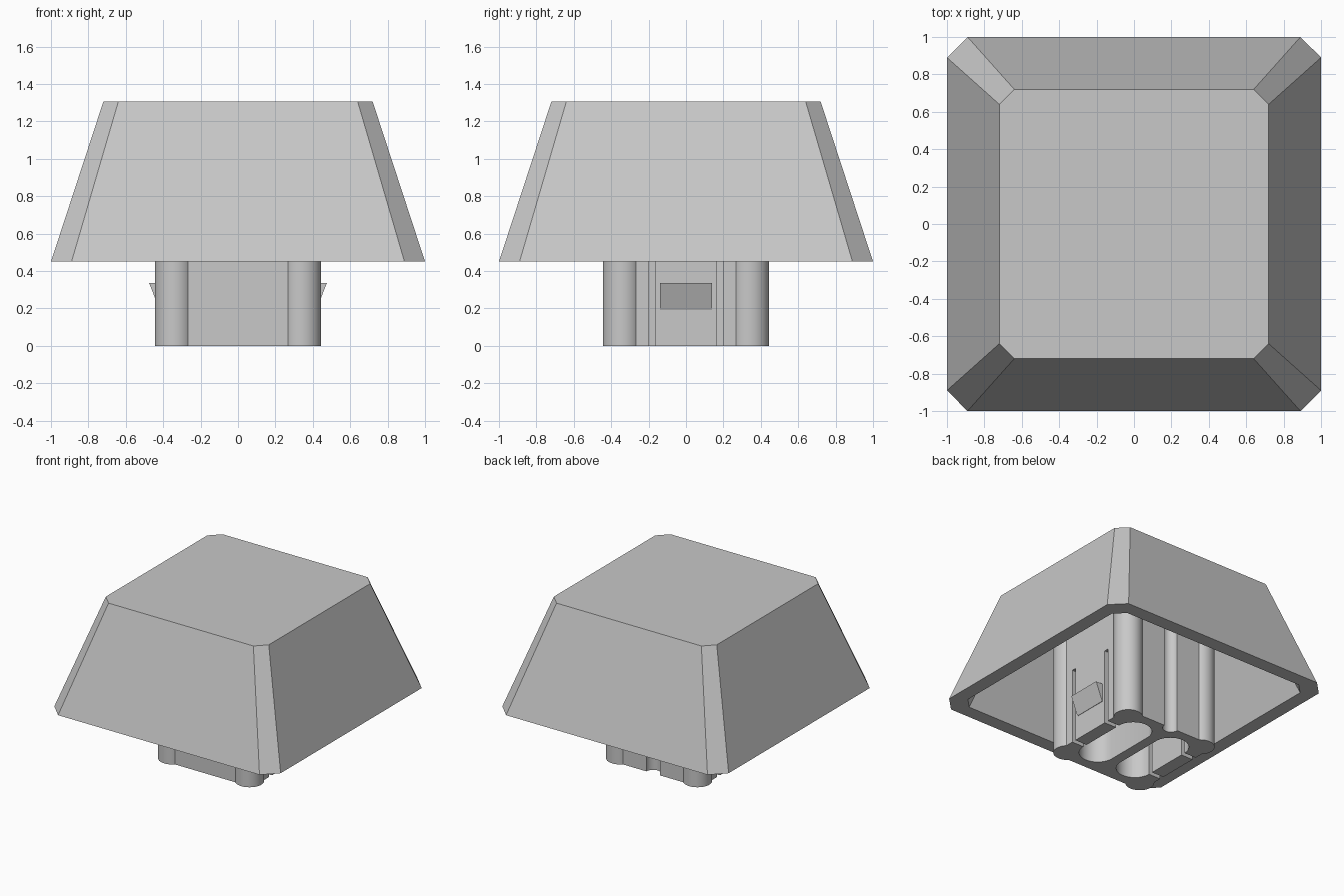
import bpy, bmesh, math

cube = bpy.data.objects.get("Cube")
if cube:
    bpy.data.objects.remove(cube, do_unlink=True)

GREY = (0.58, 0.58, 0.58, 1)
mat = bpy.data.materials.new("light_grey_plastic")
mat.use_nodes = True
mat.diffuse_color = GREY
mat.node_tree.nodes["Principled BSDF"].inputs["Base Color"].default_value = GREY

RIM, TOP, CEILING = 0.45, 1.305, 1.2


def add_object(name, bm):
    bmesh.ops.recalc_face_normals(bm, faces=bm.faces)
    mesh = bpy.data.meshes.new(name)
    bm.to_mesh(mesh)
    bm.free()
    mesh.materials.append(mat)
    obj = bpy.data.objects.new(name, mesh)
    bpy.context.collection.objects.link(obj)
    return obj


def prism(name, outline, z0, z1):
    bm = bmesh.new()
    face = bm.faces.new([bm.verts.new((x, y, z0)) for x, y in outline])
    result = bmesh.ops.extrude_face_region(bm, geom=[face])
    verts = [v for v in result["geom"] if isinstance(v, bmesh.types.BMVert)]
    bmesh.ops.translate(bm, verts=verts, vec=(0, 0, z1 - z0))
    return add_object(name, bm)


def box(x0, x1, y0, y1):
    return [(x0, y0), (x1, y0), (x1, y1), (x0, y1)]


def slot_outline(cx, cy, r, straight=0.0, n=40):
    """Circle, or a stadium lengthened along y."""
    points = []
    for i in range(n):
        a = 2 * math.pi * (i + 0.5) / n
        shift = straight if math.sin(a) > 0 else -straight
        points.append((cx + r * math.cos(a), cy + shift + r * math.sin(a)))
    return points


def octagon(half, flat):
    return [(half, -flat), (half, flat), (flat, half), (-flat, half),
            (-half, flat), (-half, -flat), (-flat, -half), (flat, -half)]


def combine(target, other, operation):
    mod = target.modifiers.new("combine", "BOOLEAN")
    mod.operation = operation
    mod.solver = "EXACT"
    mod.object = other
    bpy.context.view_layer.objects.active = target
    bpy.ops.object.modifier_apply(modifier=mod.name)
    bpy.data.objects.remove(other, do_unlink=True)


# Hollow tapered cap: four chamfered rings joined from outer top to ceiling
bm = bmesh.new()
rings = []
for half, flat, z in ((0.72, 0.64, TOP), (1.0, 0.89, RIM),
                      (0.89, 0.81, RIM), (0.645, 0.58, CEILING)):
    rings.append([bm.verts.new((x, y, z)) for x, y in octagon(half, flat)])
for a, b in zip(rings, rings[1:]):
    for i in range(8):
        j = (i + 1) % 8
        bm.faces.new((a[i], a[j], b[j], b[i]))
bm.faces.new(rings[0])
bm.faces.new(rings[-1])
add_object("cap_shell", bm)

# Stem block with a round post at each corner
WALL, POST, R = 0.415, 0.34, 0.105
stem = prism("stem", box(-WALL, WALL, -WALL, WALL), 0, CEILING + 0.03)
# Trim the square corners so only the round posts show there
for sx in (-1, 1):
    for sy in (-1, 1):
        xs = sorted((sx * POST, sx * 0.6))
        ys = sorted((sy * POST, sy * 0.6))
        combine(stem, prism("corner_cutter", box(*xs, *ys), -0.1, 1.4), "DIFFERENCE")
        post = prism("post", slot_outline(sx * POST, sy * POST, R), 0, CEILING + 0.03)
        combine(stem, post, "UNION")

# Long rounded sockets, and narrow slits that free the clip walls
for sx in (-1, 1):
    socket = prism("socket_cutter", slot_outline(sx * 0.175, 0, 0.135, 0.2), -0.1, CEILING)
    combine(stem, socket, "DIFFERENCE")
    for sy in (-1, 1):
        xs = sorted((sx * 0.25, sx * 0.6))
        ys = sorted((sy * 0.165, sy * 0.2))
        combine(stem, prism("slit_cutter", box(*xs, *ys), -0.1, 0.6), "DIFFERENCE")

# Round groove down the back wall
groove = prism("groove_cutter", slot_outline(0, WALL, 0.06), -0.1, 1.4)
combine(stem, groove, "DIFFERENCE")

# Wedge clips on both sides
for side, name in ((1, "left_clip"), (-1, "right_clip")):
    bm = bmesh.new()
    ends = []
    for y in (-0.14, 0.14):
        ends.append([bm.verts.new((side * x, y, z)) for x, z in
                     ((0.39, 0.335), (0.475, 0.335), (0.418, 0.19), (0.39, 0.19))])
        bm.faces.new(ends[-1])
    for i in range(4):
        j = (i + 1) % 4
        bm.faces.new((ends[0][i], ends[0][j], ends[1][j], ends[1][i]))
    add_object(name, bm)

# Smooth the round walls, keep the corners crisp
bpy.ops.object.select_all(action="DESELECT")
stem.select_set(True)
bpy.context.view_layer.objects.active = stem
bpy.ops.object.shade_smooth_by_angle(angle=math.radians(30))
